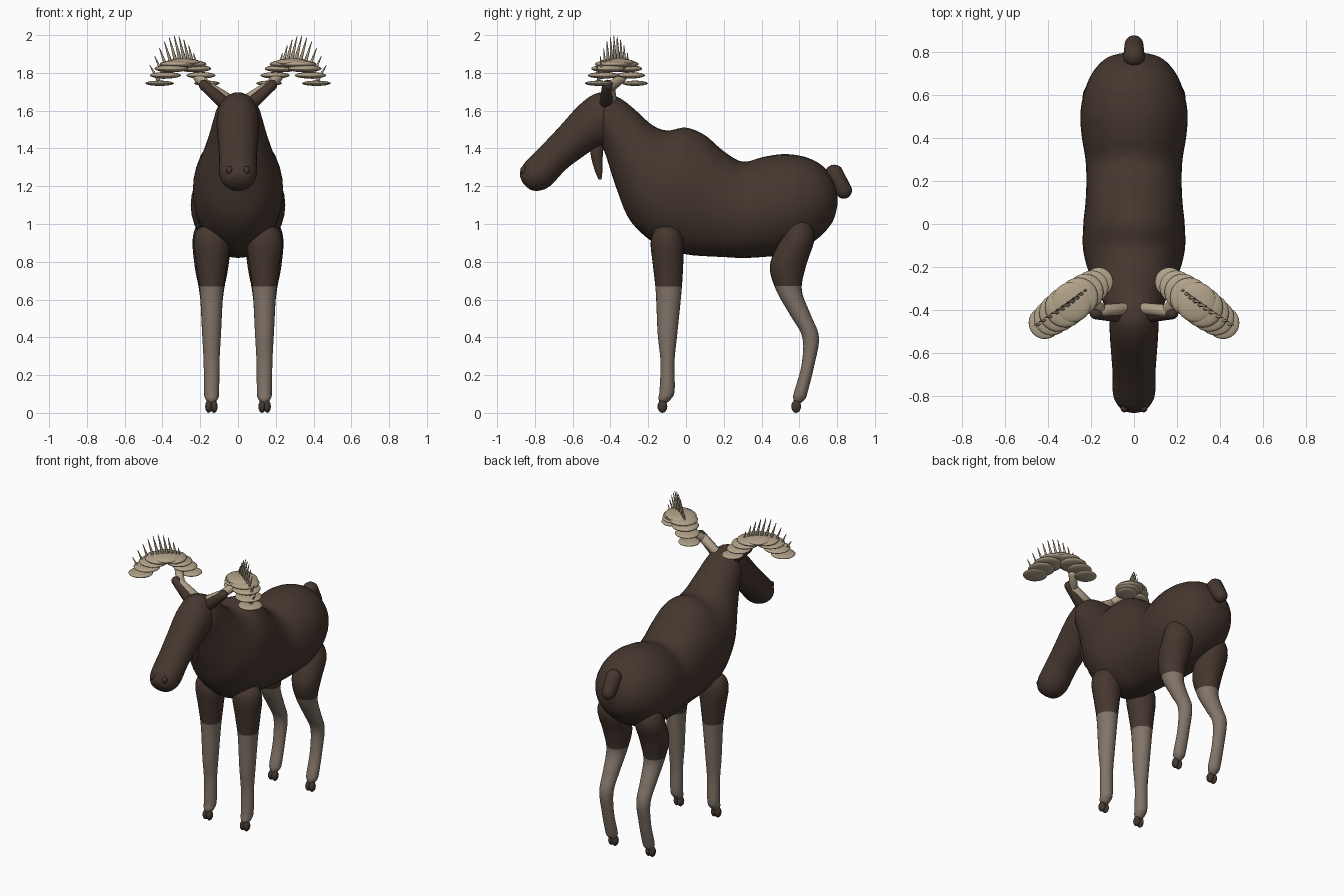
import bpy, bmesh, math
from mathutils import Vector


def material(name, rgb):
    m = bpy.data.materials.new(name)
    m.diffuse_color = (*rgb, 1)
    return m


FUR = material("dark brown fur", (0.060, 0.038, 0.028))
LEG = material("grey brown leg", (0.225, 0.178, 0.142))
ANTLER = material("antler bone", (0.44, 0.36, 0.25))
HOOF = material("hoof", (0.055, 0.040, 0.032))


def finish(name, bm, mats, mirror=False, rule=None):
    bmesh.ops.recalc_face_normals(bm, faces=bm.faces)
    for f in bm.faces:
        f.smooth = True
        if rule:
            f.material_index = rule(f.calc_center_median())
    me = bpy.data.meshes.new(name)
    bm.to_mesh(me)
    bm.free()
    for m in mats:
        me.materials.append(m)
    ob = bpy.data.objects.new(name, me)
    bpy.context.collection.objects.link(ob)
    if mirror:
        ob.modifiers.new("mirror", "MIRROR").use_mirror_merge = False
    return ob


def spline(rows, steps):
    """Catmull-Rom through rows of numbers."""
    rows = [Vector(r) for r in rows]
    p = [rows[0]] + rows + [rows[-1]]
    out = []
    for i in range(1, len(p) - 2):
        a, b, c, d = p[i - 1:i + 3]
        for k in range(steps):
            t = k / steps
            out.append(0.5 * (2 * b + (c - a) * t + (2 * a - 5 * b + 4 * c - d) * t * t
                              + (3 * b - a - 3 * c + d) * t ** 3))
    return out + [rows[-1]]


def loft(name, rows, mats, x=0, mirror=False, rule=None, sides=32, steps=5):
    """Elliptic rings; each row is two side-profile points y1,z1,y2,z2 and a half width."""
    bm = bmesh.new()
    rings = []
    for y1, z1, y2, z2, w in spline(rows, steps):
        a, b = Vector((x, y1, z1)), Vector((x, y2, z2))
        mid, half = (a + b) / 2, (a - b) / 2
        angs = [2 * math.pi * k / sides for k in range(sides)]
        rings.append([bm.verts.new(mid + half * math.cos(t) + Vector((w * math.sin(t), 0, 0)))
                      for t in angs])
    for r, s in zip(rings, rings[1:]):
        for k in range(sides):
            j = (k + 1) % sides
            bm.faces.new((r[k], r[j], s[j], s[k]))
    bm.faces.new(rings[0])
    bm.faces.new(rings[-1])
    return finish(name, bm, mats, mirror, rule)


def capsule(bm, p1, p2, r1, r2, seg=16):
    """Rounded taper between two points."""
    p1, p2 = Vector(p1), Vector(p2)
    q = (p2 - p1).to_track_quat("Z", "Y")
    for v in bmesh.ops.create_uvsphere(bm, u_segments=seg, v_segments=seg // 2, radius=1)["verts"]:
        up = v.co.z > -0.01
        v.co = (p2 if up else p1) + q @ (v.co * (r2 if up else r1))


def ellipsoid(bm, centre, size, seg=24):
    for v in bmesh.ops.create_uvsphere(bm, u_segments=seg, v_segments=seg // 2, radius=1)["verts"]:
        v.co = Vector(centre) + Vector([a * b for a, b in zip(v.co, size)])


# Body and neck, rump to nape
loft("body", [
    (0.802, 1.14, 0.802, 1.10, 0.02), (0.78, 1.23, 0.775, 1.01, 0.12),
    (0.72, 1.31, 0.70, 0.925, 0.19), (0.63, 1.355, 0.60, 0.865, 0.232),
    (0.52, 1.37, 0.50, 0.835, 0.25), (0.41, 1.355, 0.40, 0.825, 0.243),
    (0.30, 1.33, 0.30, 0.82, 0.226), (0.20, 1.385, 0.20, 0.825, 0.222),
    (0.10, 1.47, 0.10, 0.83, 0.226), (0.0, 1.51, 0.0, 0.84, 0.236),
    (-0.10, 1.495, -0.14, 0.88, 0.237), (-0.18, 1.525, -0.29, 1.01, 0.207),
    (-0.27, 1.605, -0.365, 1.18, 0.165), (-0.34, 1.66, -0.42, 1.35, 0.137),
    (-0.41, 1.69, -0.455, 1.45, 0.115), (-0.46, 1.68, -0.46, 1.50, 0.06)], [FUR])

# Head, muzzle to poll
loft("head", [
    (-0.868, 1.225, -0.858, 1.21, 0.012), (-0.88, 1.265, -0.82, 1.18, 0.06),
    (-0.86, 1.315, -0.77, 1.178, 0.09), (-0.825, 1.355, -0.715, 1.205, 0.10),
    (-0.75, 1.43, -0.64, 1.285, 0.10), (-0.67, 1.515, -0.57, 1.34, 0.105),
    (-0.57, 1.625, -0.48, 1.40, 0.112), (-0.49, 1.685, -0.42, 1.42, 0.113),
    (-0.42, 1.695, -0.37, 1.45, 0.10), (-0.37, 1.65, -0.34, 1.52, 0.05)], [FUR])

# Hanging throat flap
loft("bell", [(-0.50, 1.44, -0.43, 1.44, 0.03), (-0.505, 1.37, -0.44, 1.37, 0.03),
              (-0.485, 1.29, -0.442, 1.29, 0.022), (-0.465, 1.24, -0.447, 1.24, 0.01),
              (-0.458, 1.235, -0.452, 1.235, 0.003)], [FUR], sides=16)

# Nostrils
bm = bmesh.new()
ellipsoid(bm, (0.045, -0.858, 1.285), (0.018, 0.02, 0.022), 12)
finish("nostrils", bm, [FUR], mirror=True)

# Tail
bm = bmesh.new()
capsule(bm, (0, 0.785, 1.262), (0, 0.835, 1.178), 0.052, 0.044, 24)
finish("tail", bm, [FUR])


# Legs: dark above, pale below
def pale(c):
    return int(c.z < 0.665)


def leg(name, rows):
    loft(name, [(y - r, z, y + r, z, w) for y, z, r, w in rows], [FUR, LEG],
         x=0.14, mirror=True, rule=pale, sides=24, steps=6)


leg("front_legs", [
    (-0.10, 0.998, 0.015, 0.015), (-0.10, 0.97, 0.065, 0.075), (-0.10, 0.90, 0.087, 0.096),
    (-0.095, 0.78, 0.08, 0.08), (-0.092, 0.64, 0.068, 0.062), (-0.098, 0.42, 0.052, 0.05),
    (-0.098, 0.27, 0.037, 0.042), (-0.10, 0.12, 0.04, 0.04), (-0.112, 0.075, 0.034, 0.033),
    (-0.12, 0.05, 0.015, 0.015)])
leg("hind_legs", [
    (0.60, 1.04, 0.015, 0.015), (0.597, 1.01, 0.06, 0.07), (0.59, 0.92, 0.09, 0.10),
    (0.54, 0.78, 0.096, 0.09), (0.545, 0.65, 0.068, 0.066), (0.605, 0.52, 0.055, 0.052),
    (0.66, 0.40, 0.044, 0.045), (0.645, 0.25, 0.034, 0.04), (0.608, 0.11, 0.036, 0.04),
    (0.60, 0.075, 0.032, 0.033), (0.59, 0.05, 0.015, 0.015)])

# Cloven hooves
for name, y in (("front_hooves", -0.125), ("hind_hooves", 0.583)):
    bm = bmesh.new()
    for x in (0.127, 0.155):
        ellipsoid(bm, (x, y, 0.034), (0.019, 0.026, 0.034), 16)
    finish(name, bm, [HOOF], mirror=True)

# Ears
bm = bmesh.new()
capsule(bm, (0.07, -0.425, 1.635), (0.178, -0.415, 1.735), 0.036, 0.029, 20)
finish("ears", bm, [FUR], mirror=True)

# Antler beams
bm = bmesh.new()
capsule(bm, (0.05, -0.395, 1.66), (0.15, -0.405, 1.72), 0.03, 0.03)
capsule(bm, (0.15, -0.405, 1.72), (0.21, -0.34, 1.775), 0.03, 0.026)
finish("antler_beams", bm, [ANTLER], mirror=True)


def arch(t):
    return Vector((0.165 + 0.25 * t, -0.27 - 0.19 * t, 1.745 + 0.11 * math.sin(math.pi * t)))


# Antler palms: arch of overlapping flat discs
bm = bmesh.new()
for i in range(9):
    t = i / 8
    s = math.sin(math.pi * t)
    r = 0.068 + 0.008 * t + 0.022 * s
    ellipsoid(bm, arch(t), (r, r, 0.014 + 0.008 * s))
finish("antler_palms", bm, [ANTLER], mirror=True)

# Antler tines fanning from the arch
bm = bmesh.new()
for i in range(10):
    t = 0.2 + 0.8 * i / 9
    s = math.sin(math.pi * (0.15 + 0.7 * i / 9))
    base = arch(t) + Vector((0, 0, 0.005))
    tip = base + Vector((0.012 + 0.04 * t, -0.012 * t, 0.05 + 0.088 * s))
    capsule(bm, base, tip, 0.014, 0.002, 12)
finish("antler_tines", bm, [ANTLER], mirror=True)
